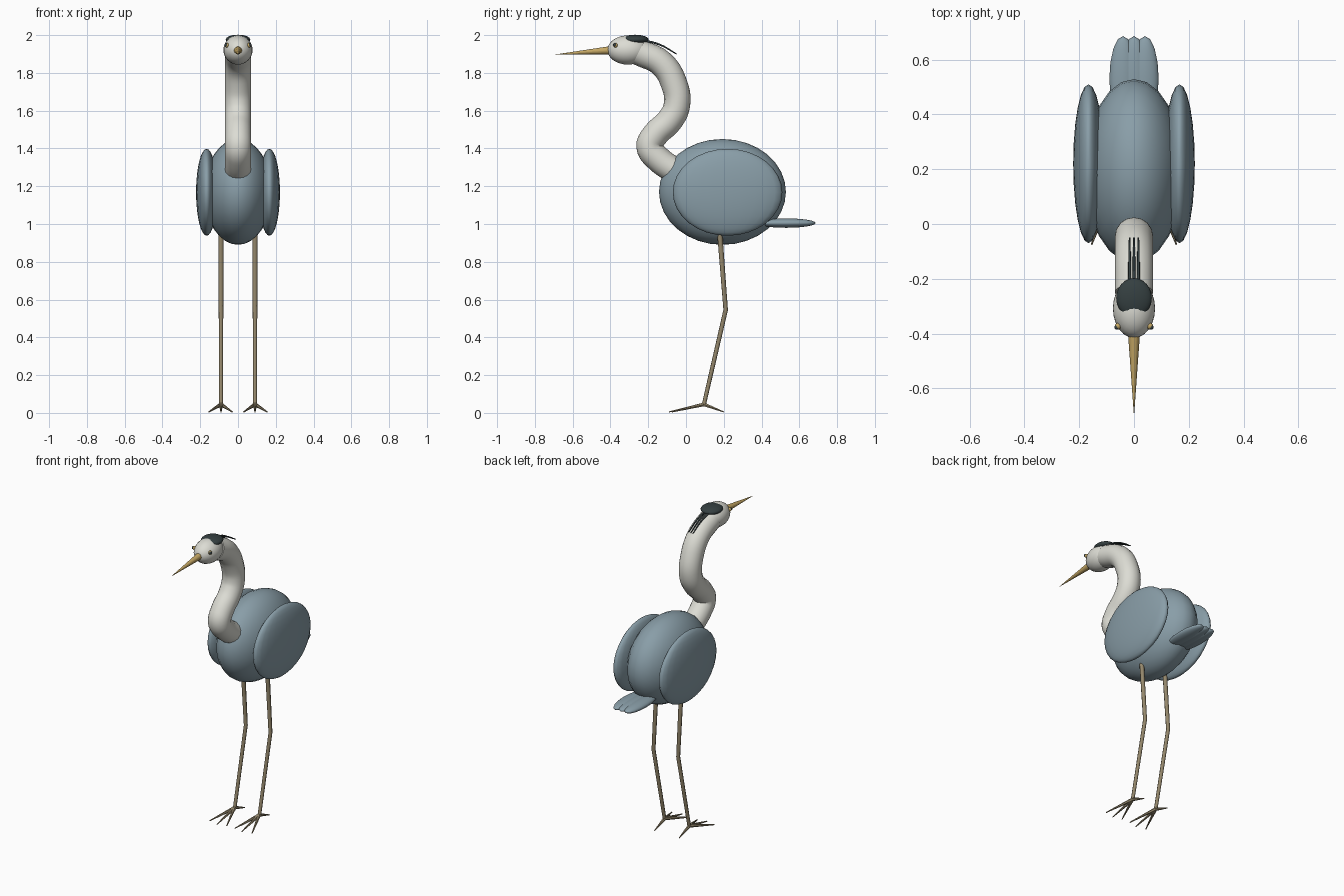
import bpy
from mathutils import Vector

if "Cube" in bpy.data.objects:
    bpy.data.objects.remove(bpy.data.objects["Cube"])


def material(name, rgb):
    m = bpy.data.materials.new(name)
    m.use_nodes = True
    m.diffuse_color = (*rgb, 1)
    m.node_tree.nodes["Principled BSDF"].inputs["Base Color"].default_value = (*rgb, 1)
    return m


slate = material("slate blue plumage", (0.25, 0.34, 0.39))
white = material("off white plumage", (0.72, 0.72, 0.66))
dark = material("dark crest", (0.035, 0.05, 0.052))
gold = material("golden beak", (0.56, 0.39, 0.13))
tan = material("tan leg", (0.30, 0.245, 0.15))


def finish(ob, name, mat):
    ob.name = ob.data.name = name
    ob.data.materials.clear()
    ob.data.materials.append(mat)
    return ob


def ellipsoid(name, mat, centre, radii, segments=24, rings=16):
    bpy.ops.mesh.primitive_uv_sphere_add(segments=segments, ring_count=rings, location=centre)
    ob = bpy.context.object
    ob.scale = radii
    bpy.ops.object.transform_apply(location=False, rotation=False)
    bpy.ops.object.shade_smooth()
    return finish(ob, name, mat)


def tube(name, mat, points, radii, smooth=False, sides=8):
    """Round tube along a path, with one radius per point."""
    curve = bpy.data.curves.new(name, "CURVE")
    curve.dimensions = "3D"
    curve.bevel_depth = 1
    curve.bevel_resolution = sides // 2 - 2
    curve.use_fill_caps = True
    curve.resolution_u = 5
    spline = curve.splines.new("BEZIER" if smooth else "POLY")
    knots = spline.bezier_points if smooth else spline.points
    knots.add(len(points) - 1)
    for knot, p, r in zip(knots, points, radii):
        knot.co = Vector(p) if smooth else (*p, 1)
        knot.radius = r
        if smooth:
            knot.handle_left_type = knot.handle_right_type = "AUTO"
    ob = bpy.data.objects.new(name, curve)
    bpy.context.collection.objects.link(ob)
    bpy.ops.object.select_all(action="DESELECT")
    ob.select_set(True)
    bpy.context.view_layer.objects.active = ob
    bpy.ops.object.convert(target="MESH")
    ob = bpy.context.object
    bpy.ops.object.shade_smooth_by_angle(angle=0.9)
    return finish(ob, name, mat)


# Body and tail feathers
ellipsoid("body", slate, (0, 0.193, 1.17), (0.18, 0.336, 0.28))
for label, x in (("right", -0.04), ("middle", 0), ("left", 0.04)):
    ellipsoid(label + "_tail_feather", slate, (x, 0.53, 1.005), (0.05, 0.156, 0.025), 16, 12)

# S-shaped neck
neck_path = [(-0.25, 1.91), (-0.13, 1.85), (-0.062, 1.74), (-0.048, 1.63), (-0.085, 1.55),
             (-0.165, 1.47), (-0.193, 1.41), (-0.15, 1.347), (-0.03, 1.265)]
tube("neck", white, [(0, y, z) for y, z in neck_path], [0.07] * len(neck_path), True, 16)

# Head, beak and crown
ellipsoid("head", white, (0, -0.308, 1.921), (0.077, 0.108, 0.077))
tube("beak", gold, [(0, -0.37, 1.922), (0, -0.69, 1.897)], [0.024, 0.001], sides=12)
ellipsoid("crown", dark, (0, -0.27, 1.976), (0.065, 0.072, 0.026))
for label, x in (("right", -0.016), ("middle", 0), ("left", 0.016)):
    tube(label + "_crest_plume", dark,
         [(x, -0.24, 1.975), (x, -0.14, 1.95), (x, -0.05, 1.9)], [0.006, 0.005, 0.003], True)

# Paired parts
for side, s in (("left", 1), ("right", -1)):
    ellipsoid(side + "_wing", slate, (s * 0.166, 0.22, 1.168), (0.056, 0.29, 0.23))
    ellipsoid(side + "_eye", gold, (s * 0.058, -0.373, 1.946), (0.012, 0.012, 0.012), 12, 8)
    ellipsoid(side + "_pupil", dark, (s * 0.063, -0.377, 1.948), (0.009, 0.009, 0.009), 12, 8)

    x = s * 0.09
    ankle = (x, 0.095, 0.045)
    tube(side + "_leg", tan, [(x, 0.175, 1.0), (x, 0.21, 0.545), ankle], [0.014, 0.012, 0.011])
    toes = {"inner": (-0.06, -0.075), "middle": (0, -0.09), "outer": (0.065, -0.075), "hind": (0, 0.2)}
    for label, (dx, y) in toes.items():
        tube(f"{side}_{label}_toe", tan, [ankle, (x + s * dx, y, 0.005)], [0.011, 0.003], sides=6)
